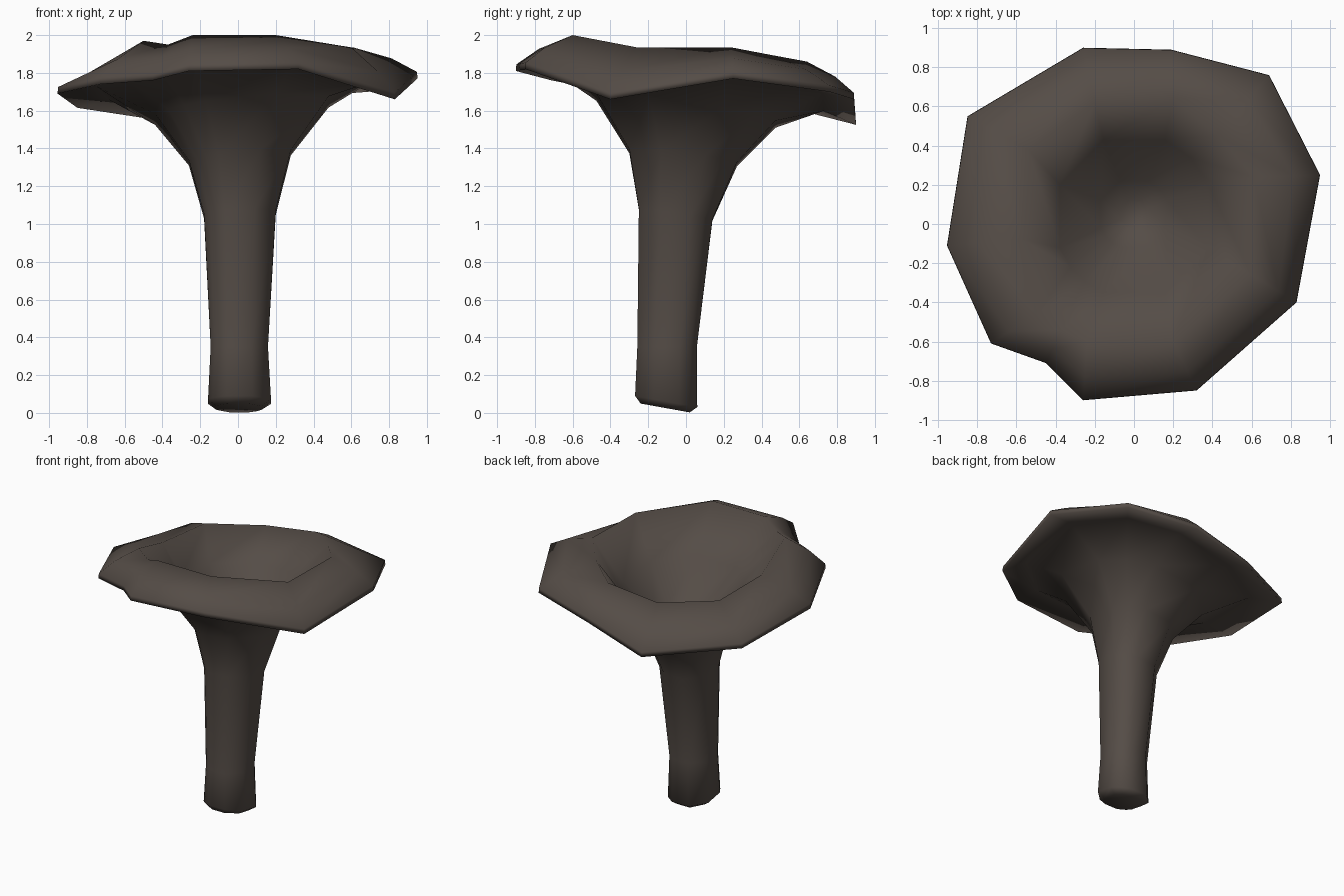
import bpy, bmesh, math

if "Cube" in bpy.data.objects:
    bpy.data.objects.remove(bpy.data.objects["Cube"])

mat = bpy.data.materials.new("dark brown flesh")
mat.diffuse_color = (0.09, 0.073, 0.062, 1)
mat.use_nodes = True
mat.node_tree.nodes["Principled BSDF"].inputs["Base Color"].default_value = mat.diffuse_color

# column angles of the octagonal body, with extra columns for the rim corners and the notch
ANGLES = [22.5, 45, 67.5, 112.5, 157.5, 202.5, 218, 232, 247.5, 292.5, 337.5]

# ragged outer lip and the raised crest inside it, one point per column
RIM = [(.95, .25, 1.77), (.69, .76, 1.70), (.19, .89, 1.66), (-.26, .90, 1.525),
       (-.85, .55, 1.615), (-.955, -.11, 1.69), (-.73, -.61, 1.74), (-.45, -.71, 1.76),
       (-.26, -.90, 1.81), (.32, -.85, 1.82), (.83, -.40, 1.66)]
CREST = [(.61, .24, 1.935), (.43, .45, 1.895), (.20, .64, 1.86), (-.20, .62, 1.81),
         (-.54, .38, 1.825), (-.57, -.08, 1.85), (-.50, -.46, 1.97), (-.37, -.54, 1.95),
         (-.24, -.60, 2.0), (.20, -.60, 2.0), (.60, -.26, 1.935)]


def ring(cx, cy, hx, hy, z, tx=0, ty=0):
    """Tilted ring given by centre, half widths, height and slopes."""
    pts = []
    for deg in ANGLES:
        a = math.radians(deg)
        # flat-sided octagon: its corners reach the half widths
        dx, dy = hx * 1.08 * math.cos(a), hy * 1.08 * math.sin(a)
        pts.append((cx + dx, cy + dy, z + tx * dx + ty * dy))
    return pts


def blend(r, s, t, lift):
    """Ring part way between two rings, lifted a little."""
    return [tuple(a + (b - a) * t + (lift if k == 2 else 0)
                  for k, (a, b) in enumerate(zip(p, q))) for p, q in zip(r, s)]


# stem and outside of the funnel, from the foot upwards
rings = [ring(.005, -.11, .12, .13, .026, 0, -.18),
         ring(.008, -.105, .167, .165, .06, 0, -.18),
         ring(.007, -.10, .152, .158, .35),
         ring(.01, -.055, .19, .195, 1.05, .05, -.15),
         ring(.01, -.015, .27, .285, 1.35, .10, -.12),
         ring(.02, .00, .46, .475, 1.60, .10, -.15)]

# hollow underside, drooping lip edge, rounded shoulder and crest
lip_top = [(x * .998, y * .998, z + .035) for x, y, z in RIM]
rings += [blend(rings[-1], RIM, .6, .08), RIM, lip_top,
          blend(CREST, lip_top, .6, .02), CREST]

# hollow inside of the funnel
rings += [ring(.00, .04, .38, .39, 1.66, .02, -.10),
          ring(.00, .05, .17, .17, 1.44, 0, -.05),
          ring(.00, .05, .07, .07, 1.36)]

bm = bmesh.new()
loops = [[bm.verts.new(p) for p in r] for r in rings]
n = len(ANGLES)
for a, b in zip(loops, loops[1:]):
    for i in range(n):
        j = (i + 1) % n
        bm.faces.new((a[i], a[j], b[j], b[i]))
bm.faces.new(loops[0][::-1])
bm.faces.new(loops[-1])
for f in bm.faces:
    f.smooth = True
bmesh.ops.recalc_face_normals(bm, faces=bm.faces)
mesh = bpy.data.meshes.new("funnel_mushroom")
bm.to_mesh(mesh)
bm.free()
mesh.materials.append(mat)
obj = bpy.data.objects.new("funnel_mushroom", mesh)
bpy.context.collection.objects.link(obj)
